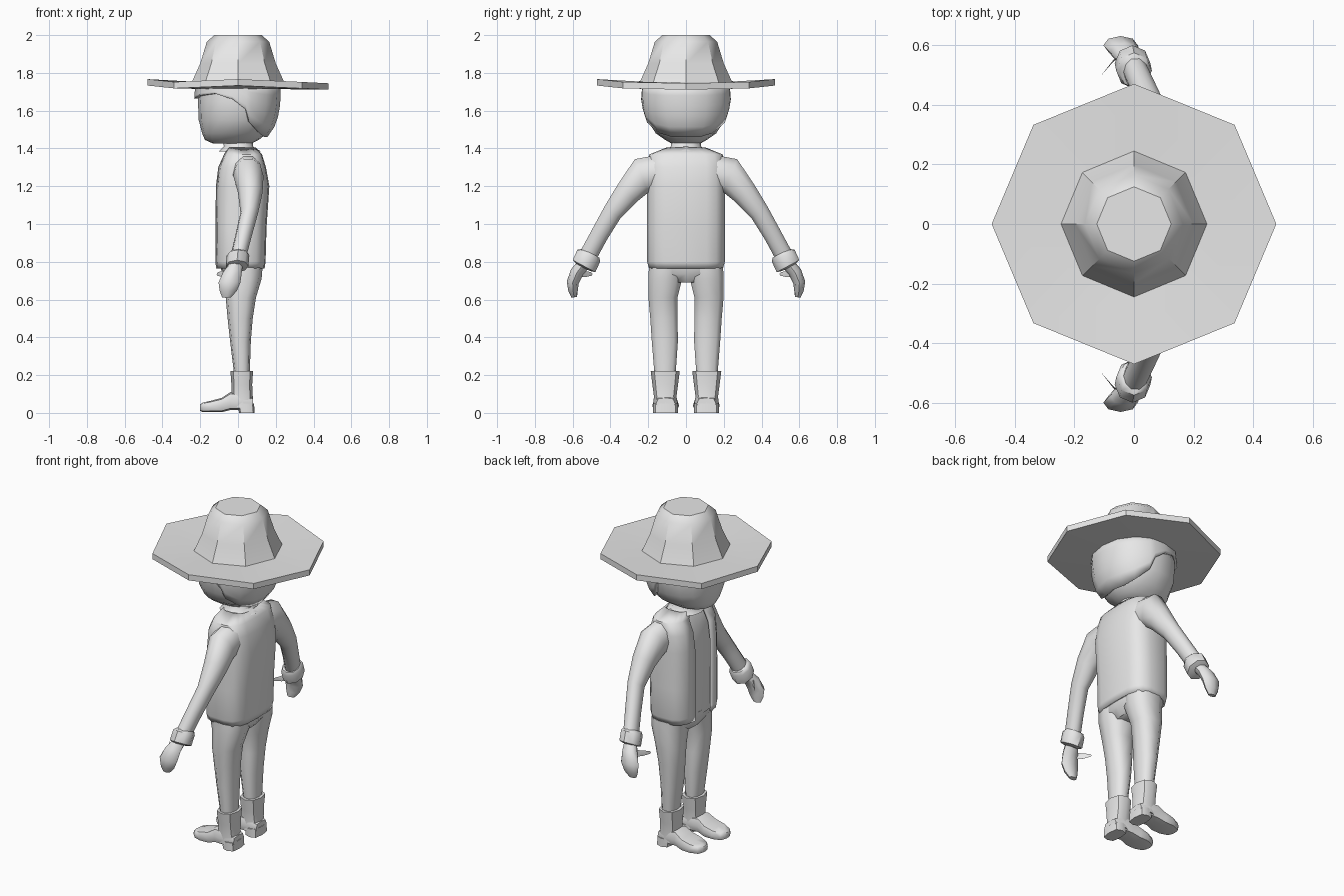
import bpy, bmesh, math
from mathutils import Vector
from math import sin, cos, pi, radians

grey = bpy.data.materials.new("plain grey")
grey.diffuse_color = (0.8, 0.8, 0.8, 1)


def finish(name, verts, faces, mirror=False, solid=0, angle=50):
    me = bpy.data.meshes.new(name)
    me.from_pydata(verts, [], faces)
    bm = bmesh.new()
    bm.from_mesh(me)
    bmesh.ops.remove_doubles(bm, verts=bm.verts, dist=1e-5)
    bmesh.ops.recalc_face_normals(bm, faces=bm.faces)
    bm.to_mesh(me)
    bm.free()
    me.materials.append(grey)
    me.shade_smooth()
    me.set_sharp_from_angle(angle=radians(angle))
    ob = bpy.data.objects.new(name, me)
    bpy.context.collection.objects.link(ob)
    if solid:
        m = ob.modifiers.new("thickness", "SOLIDIFY")
        m.thickness = solid
        m.offset = 0
    if mirror:
        m = ob.modifiers.new("mirror", "MIRROR")
        m.use_axis = (False, True, False)
    return ob


def grid_faces(rows, n, closed=True):
    return [(r * n + i, r * n + (i + 1) % n, (r + 1) * n + (i + 1) % n, (r + 1) * n + i)
            for r in range(rows - 1) for i in range(n if closed else n - 1)]


def spow(v, p):
    return math.copysign(abs(v) ** p, v)


def loft(name, rings, n=8, square=1.0, phase=0.0, caps=True, **kw):
    """Skin over rings given as (centre, half-axis u, half-axis v)."""
    verts = []
    for c, u, v in rings:
        for i in range(n):
            a = 2 * pi * (i + phase) / n
            verts.append(Vector(c) + Vector(u) * spow(cos(a), square) + Vector(v) * spow(sin(a), square))
    faces = grid_faces(len(rings), n)
    if caps:
        k = (len(rings) - 1) * n
        faces += [tuple(range(n)), tuple(range(k, k + n))]
    return finish(name, verts, faces, **kw)


def level(x0, x1, y, z, ry):
    """Horizontal ring from x0 to x1, centred on y."""
    return ((x0 + x1) / 2, y, z), ((x1 - x0) / 2, 0, 0), (0, ry, 0)


def tilted(x, y, z, rx, rv, deg):
    """Ring across the arm, tilted in the side plane."""
    t = radians(deg)
    return (x, y, z), (rx, 0, 0), (0, rv * cos(t), rv * sin(t))


# hat: one eight-sided skin from underside to crown, with a wavy rim
verts = []
hat = [(0.2, 1.715, 0), (0.478, 1.728, 1), (0.478, 1.762, 1), (0.245, 1.75, 0),
       (0.2, 1.85, 0), (0.165, 1.965, 0), (0.125, 2.0, 0)]
for r, z, rim in hat:
    for i in range(8):
        a = i * pi / 4
        wave = (-0.01 if i % 2 else 0.005) - (0.022 if i == 0 else 0)
        verts.append((r * cos(a), r * sin(a) * (0.985 if rim else 1), z + rim * wave))
finish("hat", verts, grid_faces(7, 8) + [tuple(range(8)), tuple(range(48, 56))], angle=40)

# head: (z, front x, back x, half width)
HEAD = [(1.425, -0.13, 0.07, 0.075), (1.445, -0.175, 0.11, 0.11), (1.48, -0.19, 0.155, 0.16),
        (1.55, -0.208, 0.188, 0.205), (1.65, -0.212, 0.205, 0.222), (1.74, -0.205, 0.205, 0.215)]
loft("head", [level(a, b, 0, z, w) for z, a, b, w in HEAD], n=16, square=0.9)
loft("neck", [level(-0.10, 0.12, 0, 1.385, 0.11), level(-0.075, 0.08, 0, 1.41, 0.08),
              level(-0.08, 0.075, 0, 1.46, 0.075)], n=12)


def head_at(z):
    for p, q in zip(HEAD, HEAD[1:]):
        if z <= q[0]:
            t = (z - p[0]) / (q[0] - p[0])
            return [p[k] + (q[k] - p[k]) * t for k in (1, 2, 3)]
    return HEAD[-1][1:]


# hair: shell over the head with a hairline that drops behind the ears
half = [(0, 1.665), (30, 1.68), (60, 1.69), (85, 1.66), (100, 1.61), (107, 1.54), (130, 1.485), (155, 1.465)]
line = half + [(180, 1.465)] + [(360 - a, z) for a, z in reversed(half[1:])]
verts = []
for r in range(6):
    for deg, low in line:
        z = low + (1.735 - low) * r / 5
        x0, x1, w = head_at(z)
        a = radians(deg)
        verts.append(((x0 + x1) / 2 - ((x1 - x0) / 2 + 0.012) * spow(cos(a), 0.9),
                      (w + 0.008) * spow(sin(a), 0.9), z))
finish("hair", verts, grid_faces(6, len(line)), solid=0.018)

# torso: (z, front x, back x, half width)
BODY = [(0.765, -0.112, 0.135, 0.19), (0.80, -0.115, 0.14, 0.2), (0.98, -0.115, 0.145, 0.2),
        (1.2, -0.113, 0.16, 0.2), (1.30, -0.1, 0.142, 0.2), (1.365, -0.07, 0.122, 0.19),
        (1.40, -0.05, 0.09, 0.1)]
loft("shirt", [level(a + 0.02, b - 0.015, 0, z, w - 0.015) for z, a, b, w in BODY], n=16, square=0.65)

# jacket: open at the front
verts = []
N = 17
for z, x0, x1, w in BODY:
    for i in range(N):
        a = radians(12 + 336 * i / (N - 1))
        verts.append(((x0 + x1) / 2 - (x1 - x0) / 2 * spow(cos(a), 0.6), w * spow(sin(a), 0.6), z))
finish("jacket", verts, grid_faces(len(BODY), N, False), solid=0.012)

# hips and legs
loft("hips", [level(-0.06, 0.09, 0, 0.69, 0.1), level(-0.085, 0.125, 0, 0.735, 0.19),
              level(-0.095, 0.13, 0, 0.79, 0.19)], n=12, square=0.7)
loft("leg", [level(-0.085, 0.13, 0.105, 0.77, 0.095), level(-0.07, 0.125, 0.11, 0.71, 0.093),
             level(-0.065, 0.095, 0.122, 0.61, 0.08), level(-0.055, 0.078, 0.117, 0.5, 0.075),
             level(-0.042, 0.068, 0.112, 0.38, 0.072), level(-0.02, 0.062, 0.111, 0.2, 0.058)],
     n=10, square=0.8, mirror=True)

# boots: shaft, foot running forward, and heel block
loft("boot_shaft", [level(-0.04, 0.08, 0.11, 0.222, 0.077), level(-0.035, 0.075, 0.11, 0.15, 0.068),
                    level(-0.035, 0.078, 0.11, 0.09, 0.06), level(-0.035, 0.082, 0.109, 0.03, 0.064)],
     n=8, square=0.85, mirror=True)
foot = [(0.08, 0.015, 0.08, 0.05), (0.03, 0.015, 0.1, 0.064), (-0.04, 0.015, 0.11, 0.062),
        (-0.085, 0.004, 0.08, 0.07), (-0.14, 0.004, 0.065, 0.07), (-0.185, 0.004, 0.055, 0.05),
        (-0.2, 0.01, 0.045, 0.03)]
loft("boot_foot", [((x, 0.108, (a + b) / 2), (0, w, 0), (0, 0, (b - a) / 2)) for x, a, b, w in foot],
     n=8, square=0.6, mirror=True)
loft("boot_heel", [level(0.005, 0.088, 0.108, 0, 0.066), level(0.0, 0.085, 0.108, 0.05, 0.066)],
     n=8, square=0.6, mirror=True)

# arms, cuffs and hands
loft("sleeve", [tilted(0.05, 0.15, 1.27, 0.08, 0.1, 88), tilted(0.055, 0.235, 1.255, 0.08, 0.1, 68),
                tilted(0.065, 0.31, 1.165, 0.065, 0.072, 45), tilted(0.06, 0.39, 1.06, 0.047, 0.055, 36),
                tilted(0.03, 0.46, 0.94, 0.044, 0.05, 31), tilted(0.0, 0.525, 0.82, 0.042, 0.05, 30)],
     n=10, mirror=True)
loft("cuff", [tilted(0.003, 0.502, 0.845, 0.05, 0.05, 28), tilted(0.0, 0.515, 0.832, 0.06, 0.068, 28),
              tilted(-0.005, 0.54, 0.777, 0.06, 0.068, 28), tilted(-0.01, 0.545, 0.77, 0.035, 0.04, 28)],
     n=8, mirror=True)
loft("hand", [tilted(-0.01, 0.54, 0.79, 0.036, 0.035, 28), tilted(-0.03, 0.577, 0.745, 0.05, 0.035, 25),
              tilted(-0.045, 0.6, 0.69, 0.058, 0.032, 10), tilted(-0.052, 0.598, 0.645, 0.045, 0.025, 0),
              tilted(-0.06, 0.592, 0.612, 0.024, 0.015, -5)],
     n=8, mirror=True)
loft("thumb", [((-0.04, 0.575, 0.74), (0.02, 0.012, 0), (0, 0, 0.025)),
               ((-0.075, 0.54, 0.735), (0.015, 0.015, 0), (0, 0, 0.019)),
               ((-0.105, 0.505, 0.735), (0.008, 0.01, 0), (0, 0, 0.01))],
     n=6, mirror=True)
